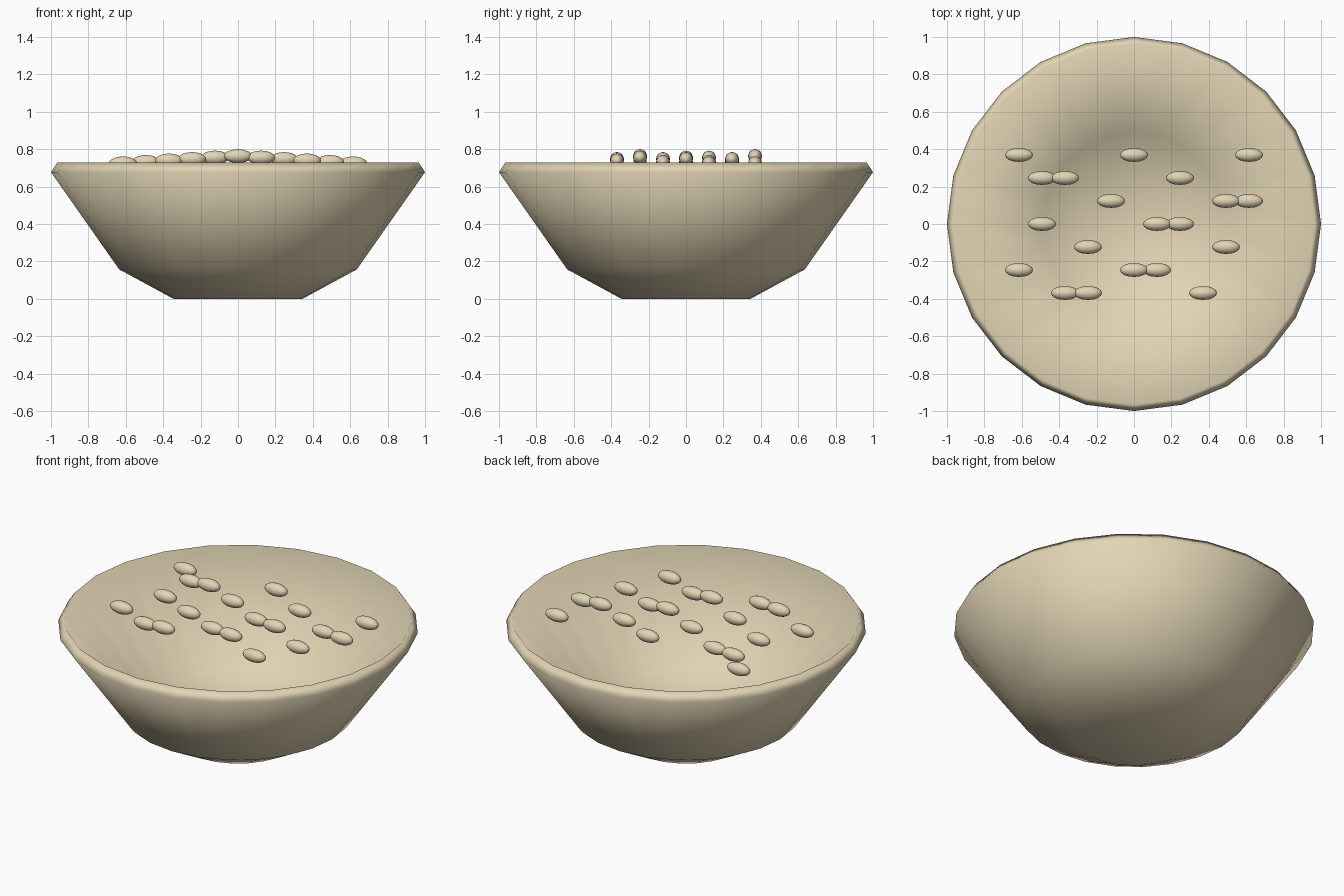
import bpy, bmesh, math
from mathutils import Matrix

if "Cube" in bpy.data.objects:
    bpy.data.objects.remove(bpy.data.objects["Cube"])

tan = bpy.data.materials.new("warm tan")
tan.diffuse_color = (0.76, 0.665, 0.46, 1)
tan.use_nodes = True
tan.node_tree.nodes["Principled BSDF"].inputs["Base Color"].default_value = tan.diffuse_color


def finish(bm, name):
    bmesh.ops.recalc_face_normals(bm, faces=bm.faces)
    for f in bm.faces:
        f.smooth = True
    mesh = bpy.data.meshes.new(name)
    bm.to_mesh(mesh)
    bm.free()
    mesh.materials.append(tan)
    obj = bpy.data.objects.new(name, mesh)
    bpy.context.collection.objects.link(obj)
    return obj


# Bowl: outer wall, slanted rim and shallower hollow turned in 24 steps
profile = [(0, 0), (0.345, 0), (0.635, 0.157), (1.0, 0.677),
           (0.965, 0.73), (0.49, 0.20), (0, 0.14)]
bm = bmesh.new()
verts = [bm.verts.new((r, 0, z)) for r, z in profile]
edges = [bm.edges.new(pair) for pair in zip(verts, verts[1:])]
bmesh.ops.spin(bm, geom=verts + edges, cent=(0, 0, 0), axis=(0, 0, 1),
               angle=2 * math.pi, steps=24, use_merge=True)
bmesh.ops.remove_doubles(bm, verts=bm.verts, dist=0.0005)
finish(bm, "bowl")

# Grains: small ellipsoids on a regular grid, lower toward the sides
rows = {3: (-5, 0, 5), 2: (-4, -3, 2), 1: (-1, 4, 5), 0: (-4, 1, 2),
        -1: (-2, 4), -2: (-5, 0, 1), -3: (-3, -2, 3)}
step = 0.123
for row, columns in rows.items():
    for col in columns:
        bm = bmesh.new()
        place = (Matrix.Translation((col * step, row * step,
                                     0.763 - 0.0078 * abs(col)))
                 @ Matrix.Diagonal((0.075, 0.037, 0.037, 1)))
        bmesh.ops.create_uvsphere(bm, u_segments=16, v_segments=10,
                                  radius=1, matrix=place)
        finish(bm, "grain")
